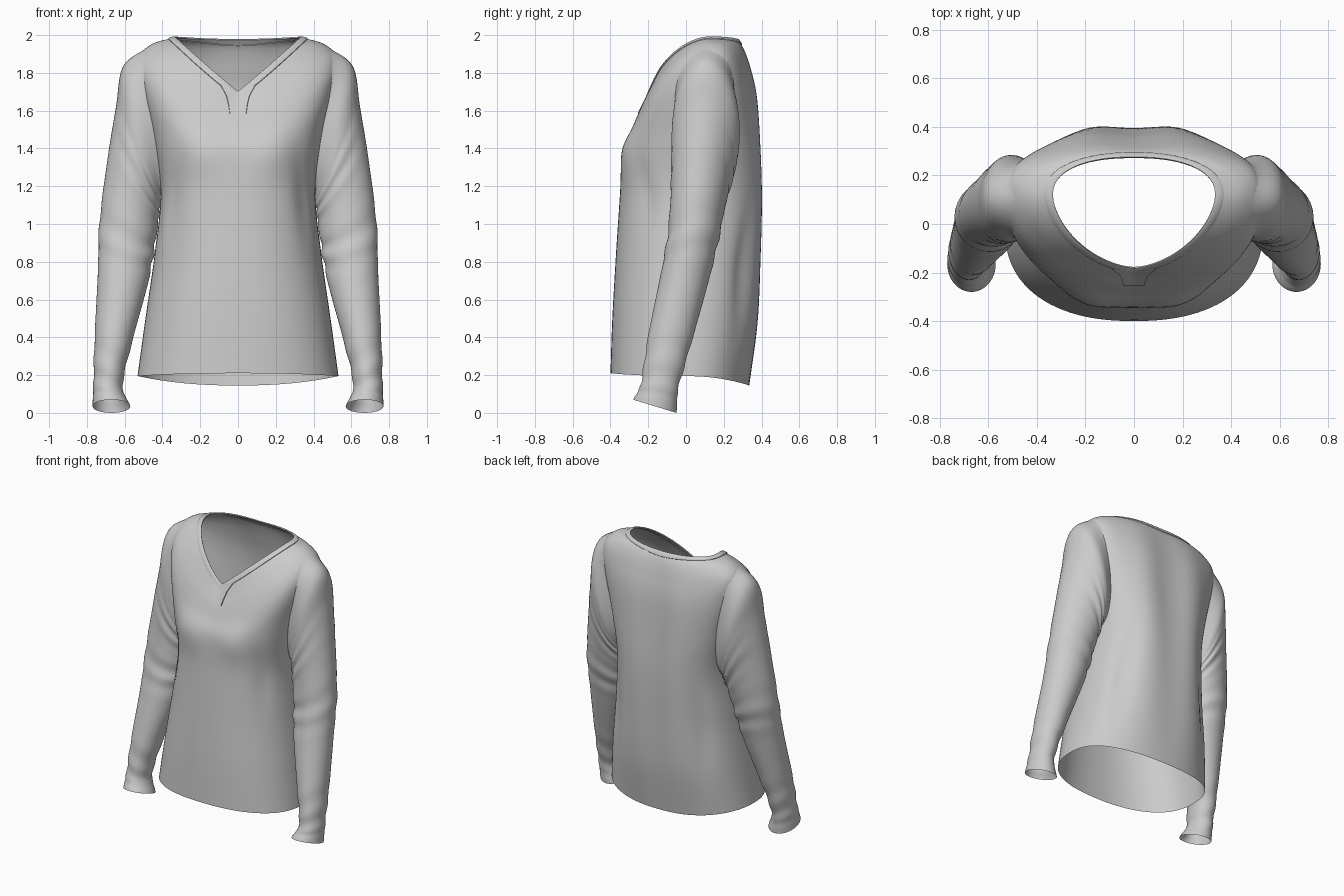
import bpy, bmesh
from math import sin, cos, pi, exp
from mathutils import Vector
from mathutils.bvhtree import BVHTree

if "Cube" in bpy.data.objects:
    bpy.data.objects.remove(bpy.data.objects["Cube"])

N = 96  # columns around the torso


def spline(rows, t):
    """Catmull-Rom through rows of numbers, t in 0..1"""
    m = len(rows) - 1
    i = min(int(t * m), m - 1)
    f = t * m - i
    b, c = rows[i], rows[i + 1]
    a = rows[i - 1] if i else [2 * p - q for p, q in zip(b, c)]
    d = rows[i + 2] if i + 2 <= m else [2 * q - p for p, q in zip(b, c)]
    return [0.5 * (2 * q + (r - p) * f + (2 * p - 5 * q + 4 * r - s) * f * f
                   + (3 * q - p - 3 * r + s) * f ** 3) for p, q, r, s in zip(a, b, c, d)]


def spow(v, e):
    return (abs(v) ** e) * (1 if v >= 0 else -1)


def gauss(v, c, w):
    return exp(-((v - c) / w) ** 2)


def grid_object(name, rows, closed=True):
    """Skin a list of point rows into one smooth surface"""
    n = len(rows[0])
    verts = [p for r in rows for p in r]
    faces = [(i * n + j, i * n + (j + 1) % n, (i + 1) * n + (j + 1) % n, (i + 1) * n + j)
             for i in range(len(rows) - 1) for j in range(n if closed else n - 1)]
    me = bpy.data.meshes.new(name)
    me.from_pydata(verts, [], faces)
    ob = bpy.data.objects.new(name, me)
    bpy.context.collection.objects.link(ob)
    bpy.ops.object.select_all(action='DESELECT')
    ob.select_set(True)
    bpy.context.view_layer.objects.active = ob
    bpy.ops.object.shade_smooth_by_angle(angle=0.8)
    return ob


# Torso rings: half width, front y, back y, side y, front z, side z, back z, z power,
# front roundness, back roundness
TORSO = [
    (.532, -.40, .335, -.02, .21, .195, .145, 2, 2.3, 2.3),
    (.490, -.39, .380, .00, .50, .50, .48, 2, 2.3, 2.4),
    (.440, -.37, .395, .03, .85, .85, .85, 2, 2.3, 2.5),
    (.410, -.35, .398, .05, 1.15, 1.17, 1.15, 2, 2.4, 2.7),
    (.450, -.335, .385, .07, 1.38, 1.45, 1.42, 2, 2.4, 2.9),
    (.515, -.285, .367, .09, 1.50, 1.72, 1.67, 1.7, 2.3, 2.8),
    (.530, -.25, .338, .12, 1.58, 1.87, 1.82, 1.5, 2.05, 2.5),
    (.460, -.215, .308, .13, 1.64, 1.95, 1.92, 1.35, 1.85, 2.3),
    (.335, -.18, .275, .12, 1.70, 1.988, 1.975, 1.22, 1.72, 2.3),
]


def torso_point(a, t):
    w, yf, yb, cy, zf, zs, zb, p, nf, nb = spline(TORSO, t)
    s, c = sin(a), cos(a)
    front = c > 0
    n = nf if front else nb
    x = w * spow(s, 2 / n)
    e = spow(c, 2 / n)
    y = cy + e * (yf - cy) if front else cy - e * (yb - cy)
    ze = zf if front else zb
    z = ze + (zs - ze) * abs(s) ** p
    fade = max(0, sin(pi * min(1, t * 1.05)))
    if front:   # bust and the soft creases running down from the armpits
        y -= .018 * gauss(abs(x), .19, .11) * gauss(z, 1.38, .13)
        y += .022 * gauss(abs(x), .34 + .1 * (1.15 - z), .035) * gauss(z, 1.12, .2)
    else:       # hanging folds in the back
        y += fade * abs(c) * .010 * (1 - cos(5 * pi * x)) - fade * .004
        y -= .025 * gauss(abs(x), .33 + .12 * (.8 - z), .05) * gauss(z, .75, .3)
    return Vector((x, y, z))


angles = [2 * pi * j / N for j in range(N)]
torso = grid_object("torso", [[torso_point(a, i / 72) for a in angles] for i in range(73)])
bm = bmesh.new()
bm.from_mesh(torso.data)
surface = BVHTree.FromBMesh(bm)
# Open the armholes under the sleeves
hidden = [v for v in bm.verts if abs(v.co.x) > .41
          and ((v.co.y - .10) / .11) ** 2 + ((v.co.z - 1.50) / .31) ** 2 < 1]
bmesh.ops.delete(bm, geom=hidden, context='VERTS')
bm.to_mesh(torso.data)
bm.free()

# Sleeve rings: centre x, y, z, half width, half depth, outer rise, front-back rise
SLEEVE = [
    (.445, .105, 1.53, .035, .165, .405, 0),
    (.505, .105, 1.485, .103, .180, .350, 0),
    (.528, .095, 1.36, .118, .172, .26, 0),
    (.555, .072, 1.185, .135, .152, .165, 0),
    (.588, .040, .94, .145, .137, .07, 0),
    (.610, -.008, .71, .132, .131, .03, 0),
    (.656, -.080, .41, .102, .120, .01, 0),
    (.688, -.138, .15, .078, .100, 0, -.01),
    (.670, -.165, .035, .100, .115, 0, -.035),
]


def sleeve_base(a, t):
    cx, cy, cz, rx, ry, tx, ty = spline(SLEEVE, t)
    c, s = cos(a), sin(a)
    # wrinkles at armpit, elbow and wrist
    k = 1 + .05 * gauss(t, .52, .07) * sin(75 * t + 1.5 * s) * (.7 - .3 * c)
    k += .05 * gauss(t, .32, .08) * sin(80 * t + 2 * s) * (.5 - .5 * c)
    k += .04 * gauss(t, .84, .07) * sin(85 * t + 2 * c)
    return Vector((cx + rx * c * k, cy + ry * s * k, cz + tx * c + ty * s))


def sleeve_point(a, t):
    """The first ring is sewn onto the torso surface, fading out down the arm"""
    start = sleeve_base(a, 0)
    sewn = surface.find_nearest(start)[0]
    f = max(0, 1 - t / .14)
    return sleeve_base(a, t) + (sewn - start) * f * f


ring = [2 * pi * j / 48 for j in range(48)]
sleeve = grid_object("sleeves", [[sleeve_point(a, i / 90) for a in ring] for i in range(91)])
mirror = sleeve.modifiers.new("mirror", 'MIRROR')
mirror.use_mirror_merge = False

# Neckband: raised strip following the neckline
profile = [(0, -.004), (-.002, .003), (.004, .006), (.030, .006), (.034, .004), (.036, -.003)]
band = [[] for _ in profile]
for a in angles:
    p = torso_point(a, 1)
    down = (torso_point(a, .96) - p).normalized()
    along = torso_point(a + .02, 1) - torso_point(a - .02, 1)
    nor = along.cross(-down).normalized()
    for row, (d, h) in zip(band, profile):
        row.append(p + down * d + nor * h)
grid_object("neckband", band)

# Small tab below the point of the V: centre z, rise towards the edges, half width
TAB = [(1.685, .055, .096), (1.67, .036, .078), (1.65, .026, .062), (1.63, .014, .054),
       (1.605, .003, .048), (1.586, 0, .045), (1.583, 0, .045)]
rows = []
for i, (z, rise, w) in enumerate(TAB):
    row = []
    for t in (-1, -.94, -.6, -.3, 0, .3, .6, .94, 1):
        zt = z + rise * abs(t)
        hit = surface.ray_cast(Vector((t * w, -1, zt)), Vector((0, 1, 0)))[0]
        edge = abs(t) == 1 or i == len(TAB) - 1
        row.append((t * w, hit.y + (.003 if edge else -.007), zt))
    rows.append(row)
grid_object("neck_tab", rows[::-1], closed=False)
